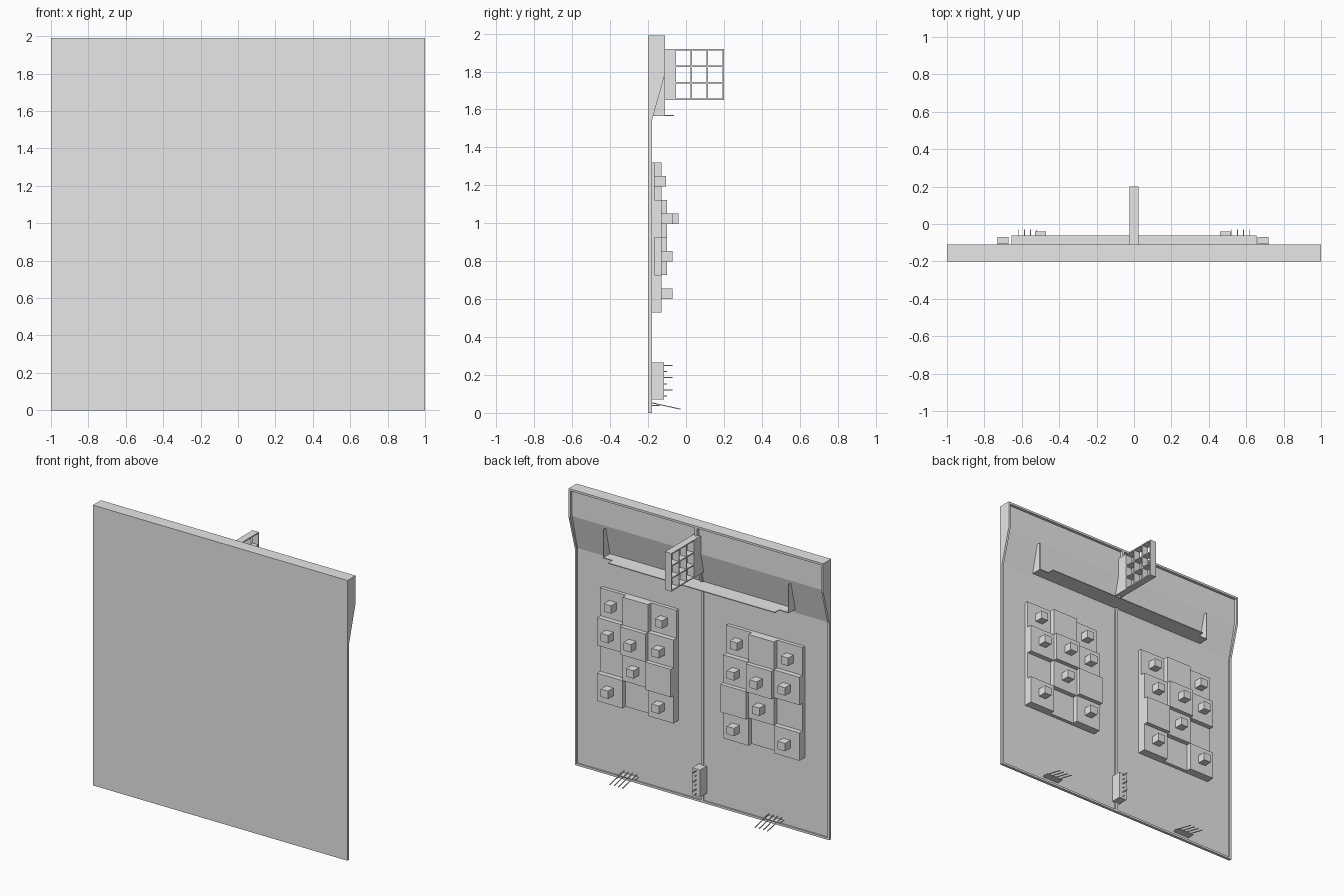
import bpy
import bmesh
from mathutils import Vector

if "Cube" in bpy.data.objects:
    bpy.data.objects.remove(bpy.data.objects["Cube"], do_unlink=True)

grey = bpy.data.materials.new("light_grey")
grey.use_nodes = True
grey.diffuse_color = (0.8, 0.8, 0.8, 1)
grey.node_tree.nodes["Principled BSDF"].inputs["Base Color"].default_value = (0.8, 0.8, 0.8, 1)


def finish(name, bm):
    bmesh.ops.recalc_face_normals(bm, faces=bm.faces)
    mesh = bpy.data.meshes.new(name)
    bm.to_mesh(mesh)
    bm.free()
    mesh.materials.append(grey)
    obj = bpy.data.objects.new(name, mesh)
    bpy.context.collection.objects.link(obj)
    return obj


def add_prism(bm, profile, x0, x1):
    """Extrude a (y, z) outline from x0 to x1."""
    face = bm.faces.new([bm.verts.new((x0, y, z)) for y, z in profile])
    ext = bmesh.ops.extrude_face_region(bm, geom=[face])
    moved = [v for v in ext["geom"] if isinstance(v, bmesh.types.BMVert)]
    bmesh.ops.translate(bm, verts=moved, vec=(x1 - x0, 0, 0))
    bm.faces.ensure_lookup_table()


def add_box(bm, xs, ys, zs):
    add_prism(bm, [(ys[0], zs[0]), (ys[1], zs[0]), (ys[1], zs[1]), (ys[0], zs[1])], *xs)


def add_pin(bm, start, end, r=0.0025):
    """Thin square rod between two points."""
    a, b = Vector(start), Vector(end)
    rot = (b - a).to_track_quat('Z', 'Y').to_matrix().to_4x4()
    rot.translation = (a + b) / 2
    made = bmesh.ops.create_cube(bm, size=1)["verts"]
    bmesh.ops.scale(bm, verts=made, vec=(2 * r, 2 * r, (b - a).length))
    bmesh.ops.transform(bm, verts=made, matrix=rot)


FRONT, BACK, TOP = -0.2, -0.18, 1.99
THICK = -0.11
SLOPE = (1.54, 1.79)


def panel_profile(low, high, top):
    return [(FRONT, 0), (low, 0), (low, SLOPE[0]), (high, SLOPE[1]), (high, top), (FRONT, top)]


# Main panel: recessed back skin with raised rims and a centre rib
bm = bmesh.new()
add_prism(bm, panel_profile(-0.19, -0.13, TOP), -0.985, 0.985)
finish("panel_skin", bm)

bm = bmesh.new()
for x0, x1 in ((-1, -0.985), (0.985, 1)):
    add_prism(bm, panel_profile(BACK, THICK, TOP), x0, x1)
add_box(bm, (-0.985, 0.985), (FRONT, THICK), (TOP - 0.015, TOP))
add_box(bm, (-0.985, 0.985), (FRONT, BACK), (0, 0.015))
finish("panel_rim", bm)

bm = bmesh.new()
add_prism(bm, panel_profile(BACK, THICK, TOP), -0.01, 0.01)
finish("centre_rib", bm)

# Shelf with a wider root, a projecting lip and triangular end cheeks
bm = bmesh.new()
add_box(bm, (-0.73, 0.73), (-0.19, THICK), (1.566, 1.572))
add_box(bm, (-0.655, 0.655), (THICK, -0.062), (1.566, 1.572))
finish("shelf", bm)
bm = bmesh.new()
for x in (-0.73, 0.725):
    add_prism(bm, [(-0.19, 1.57), (THICK, 1.57), (THICK, 1.77), (-0.135, 1.77)], x, x + 0.005)
finish("shelf_cheeks", bm)

# Open lattice standing out from the centre of the back
bm = bmesh.new()
add_box(bm, (-0.025, 0.025), (-0.17, -0.06), (1.65, 1.92))
finish("lattice_mount", bm)
bm = bmesh.new()
T = 0.004
for i in range(4):
    y = -0.06 + T + i * (0.26 - 2 * T) / 3
    z = 1.65 + T + i * (0.27 - 2 * T) / 3
    add_box(bm, (-0.025, 0.025), (y - T, y + T), (1.65, 1.92))
    add_box(bm, (-0.025, 0.025), (-0.06, 0.2), (z - T, z + T))
finish("lattice", bm)

# Stepped tile blocks: height level per row, from outer to inner column
LEVEL = (-0.165, -0.13, -0.1)
LEVELS = ((0, 1, 0), (1, 2, 1), (0, 1, 2), (1, 0, 1))
BUTTONS = ("x.x", "xxx", ".x.", "x.x")
STEP = 0.1975
for side, sign, outer in (("left", 1, 0.79), ("right", -1, 0.8)):
    tiles, buttons = bmesh.new(), bmesh.new()
    for row in range(4):
        z = 1.32 - row * STEP
        for col in range(3):
            xa, xb = sorted((sign * (outer - col * 0.2), sign * (outer - (col + 1) * 0.2)))
            y = LEVEL[LEVELS[row][col]]
            add_box(tiles, (xa, xb), (-0.192, y), (z - STEP, z))
            if BUTTONS[row][col] == "x":
                cx, cz = (xa + xb) / 2, z - STEP / 2
                add_box(buttons, (cx - 0.029, cx + 0.029), (y, y + 0.06), (cz - 0.028, cz + 0.028))
    finish(side + "_tile_block", tiles)
    finish(side + "_buttons", buttons)

# Connector box with a row of pins
bm = bmesh.new()
add_box(bm, (-0.03, 0.03), (-0.19, -0.115), (0.07, 0.265))
finish("connector_box", bm)
bm = bmesh.new()
for i in range(6):
    z = 0.088 + i * 0.0325
    add_pin(bm, (0, -0.12, z), (0, -0.07 if i % 2 else -0.1, z))
finish("connector_pins", bm)

# Small combs of drooping pins near the bottom edge
for side, sign in (("left", 1), ("right", -1)):
    bm = bmesh.new()
    add_box(bm, (sign * 0.57 - 0.065, sign * 0.57 + 0.065), (-0.19, -0.14), (0.036, 0.042))
    finish(side + "_comb_bracket", bm)
    bm = bmesh.new()
    for i in range(4):
        x = sign * (0.52 + i * 0.033)
        add_pin(bm, (x, -0.19, 0.055), (x, -0.03, 0.02))
    finish(side + "_comb_pins", bm)
